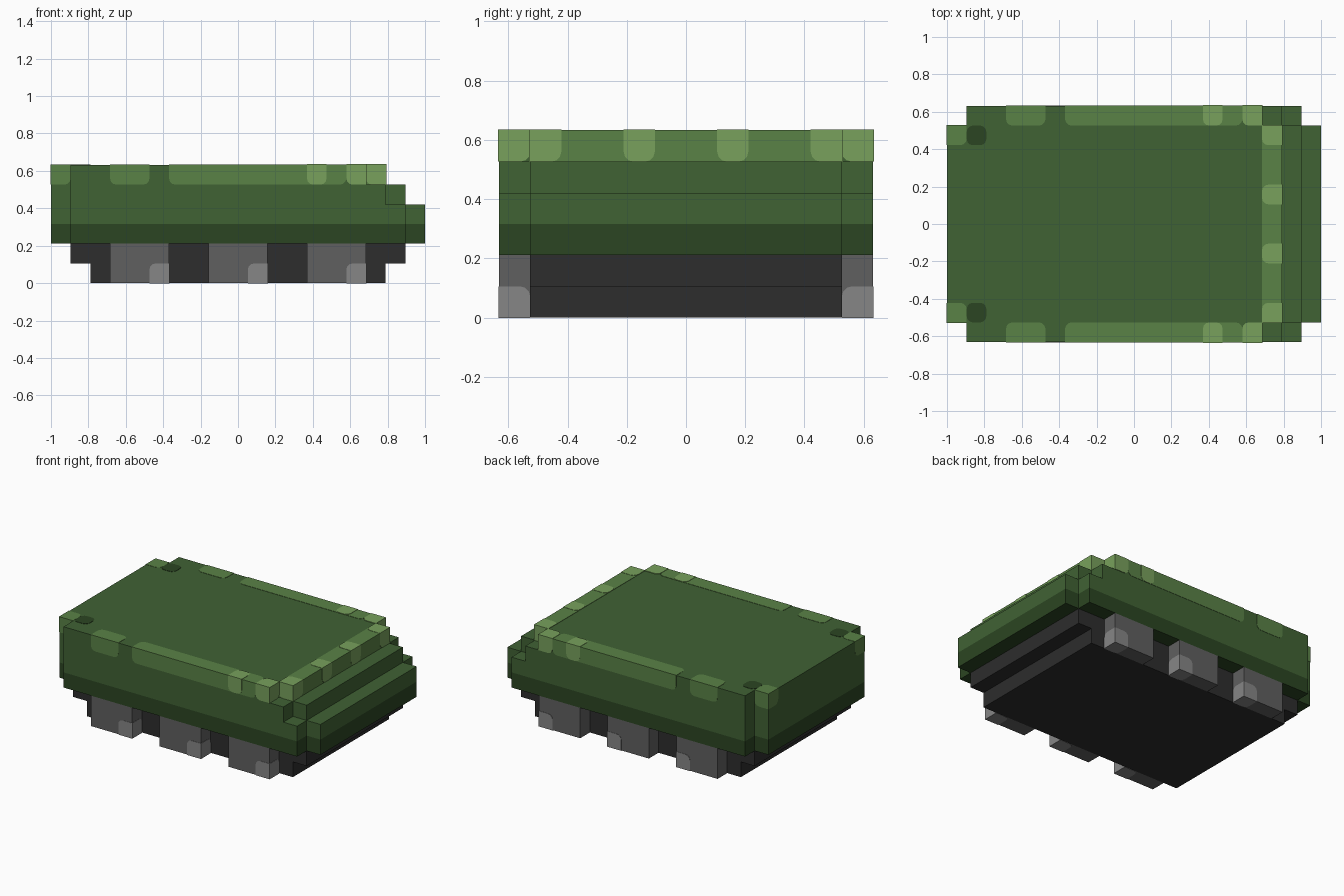
import bpy, bmesh
from mathutils import Vector

U = 2 / 19            # one grid cell
SIZE = (19, 12, 6)    # whole model, in cells

if "Cube" in bpy.data.objects:
    bpy.data.objects.remove(bpy.data.objects["Cube"], do_unlink=True)


def material(name, hex_code):
    """Flat material from an sRGB hex colour, stored as linear."""
    srgb = [int(hex_code[i:i + 2], 16) / 255 for i in (0, 2, 4)]
    lin = [c / 12.92 if c <= 0.04045 else ((c + 0.055) / 1.055) ** 2.4 for c in srgb]
    m = bpy.data.materials.new(name)
    m.diffuse_color = (*lin, 1)
    m.use_nodes = True
    m.node_tree.nodes["Principled BSDF"].inputs["Base Color"].default_value = (*lin, 1)
    return m


GREEN = material("hull green", "406234")
DARK_GREEN = material("dark green", "2B4522")
MID_GREEN = material("worn green", "5A8246")
LIGHT_GREEN = material("highlight green", "78A15C")
BLACK = material("undercarriage black", "2D2D2D")
GREY = material("wheel grey", "606060")
LIGHT_GREY = material("wheel highlight grey", "868686")


def cell(p):
    """Cell coordinates to world coordinates."""
    return Vector((p[0] - SIZE[0] / 2, p[1] - SIZE[1] / 2, p[2])) * U


def finish(name, bm, mat, centre):
    bmesh.ops.recalc_face_normals(bm, faces=bm.faces)
    mesh = bpy.data.meshes.new(name)
    bm.to_mesh(mesh)
    bm.free()
    mesh.materials.append(mat)
    obj = bpy.data.objects.new(name, mesh)
    obj.location = centre
    bpy.context.collection.objects.link(obj)
    return obj


def block(name, lo, hi, mat, proud="", lift=0.0):
    """Box between two cell corners. Sides listed in proud (such as '+x -y') are
    lifted slightly, and corners buried behind them are rounded."""
    a, b = cell(lo), cell(hi)
    for side in proud.split():
        axis = "xyz".index(side[1])
        if side[0] == "+":
            b[axis] += lift
        else:
            a[axis] -= lift
    centre, dims = (a + b) / 2, b - a
    bm = bmesh.new()
    bmesh.ops.create_cube(bm, size=1)
    if proud:
        def buried(v):
            return not any((v.co["xyz".index(s[1])] > 0) == (s[0] == "+")
                           for s in proud.split())
        inner = {v for v in bm.verts if buried(v)}
        edges = [e for e in bm.edges if inner & set(e.verts)]
        bmesh.ops.scale(bm, vec=dims, verts=bm.verts)
        if edges:
            bmesh.ops.bevel(bm, geom=edges, offset=0.32 * U, segments=3,
                            profile=0.5, affect="EDGES", clamp_overlap=True)
    else:
        bmesh.ops.scale(bm, vec=dims, verts=bm.verts)
    return finish(name, bm, mat, centre)


def tier(name, end, z0, z1, mat):
    """Hull layer: rectangle with its four corners notched by one cell."""
    outline = [(0, 1), (1, 1), (1, 0), (end - 1, 0), (end - 1, 1), (end, 1),
               (end, 11), (end - 1, 11), (end - 1, 12), (1, 12), (1, 11), (0, 11)]
    centre = cell((end / 2, 6, (z0 + z1) / 2))
    bm = bmesh.new()
    face = bm.faces.new([bm.verts.new(cell((x, y, z0)) - centre) for x, y in outline])
    top = bmesh.ops.extrude_face_region(bm, geom=[face])["geom"]
    bmesh.ops.translate(bm, vec=(0, 0, (z1 - z0) * U),
                        verts=[g for g in top if isinstance(g, bmesh.types.BMVert)])
    return finish(name, bm, mat, centre)


def pair(name, lo, hi, mat, proud="", lift=0.0):
    """Block on the front side and its mirror image on the back side."""
    block("front_" + name, lo, hi, mat, proud, lift)
    block("back_" + name, (lo[0], 12 - hi[1], lo[2]), (hi[0], 12 - lo[1], hi[2]),
          mat, proud.replace("-y", "+y"), lift)


# Undercarriage
block("undercarriage_floor", (2, 1, 0), (17, 11, 1), BLACK)
block("undercarriage_upper", (1, 1, 1), (18, 11, 2), BLACK)

# Square wheels with a worn lower corner
for n, x in enumerate((3, 8, 13), 1):
    pair(f"wheel_{n}", (x, 0, 0), (x + 3, 1, 2), GREY)
    pair(f"wheel_highlight_{n}", (x + 2, 0, 0), (x + 3, 1, 1), LIGHT_GREY,
         "+x -y -z", 0.002)

# Stepped hull
tier("hull_lower_band", 19, 2, 3, DARK_GREEN)
tier("hull_body", 19, 3, 4, GREEN)
tier("hull_step", 18, 4, 5, GREEN)
tier("hull_deck", 17, 5, 6, GREEN)

# Worn paint on the deck rim
pair("rim_short_patch", (3, 0, 5), (5, 1, 6), MID_GREEN, "-y +z", 0.002)
pair("rim_long_patch", (6, 0, 5), (15, 1, 6), MID_GREEN, "-y +z", 0.002)
pair("rim_tail_patch", (0, 1, 5), (1, 2, 6), MID_GREEN, "-x -y +z", 0.002)
block("rim_nose_patch", (16, 1, 5), (17, 11, 6), MID_GREEN, "+x -y +y +z", 0.002)

# Bright highlights on the rim
pair("rim_highlight", (13, 0, 5), (14, 1, 6), LIGHT_GREEN, "-y +z", 0.004)
pair("rim_corner_highlight", (15, 0, 5), (16, 1, 6), LIGHT_GREEN, "+x -y +z", 0.004)
pair("nose_corner_highlight", (16, 1, 5), (17, 2, 6), LIGHT_GREEN, "+x -y +z", 0.004)
pair("nose_highlight", (16, 4, 5), (17, 5, 6), LIGHT_GREEN, "+x +z", 0.004)

# Dark round spots at the tail end of the deck
pair("deck_spot", (1, 1, 5), (2, 2, 6), DARK_GREEN, "+z", 0.002)
